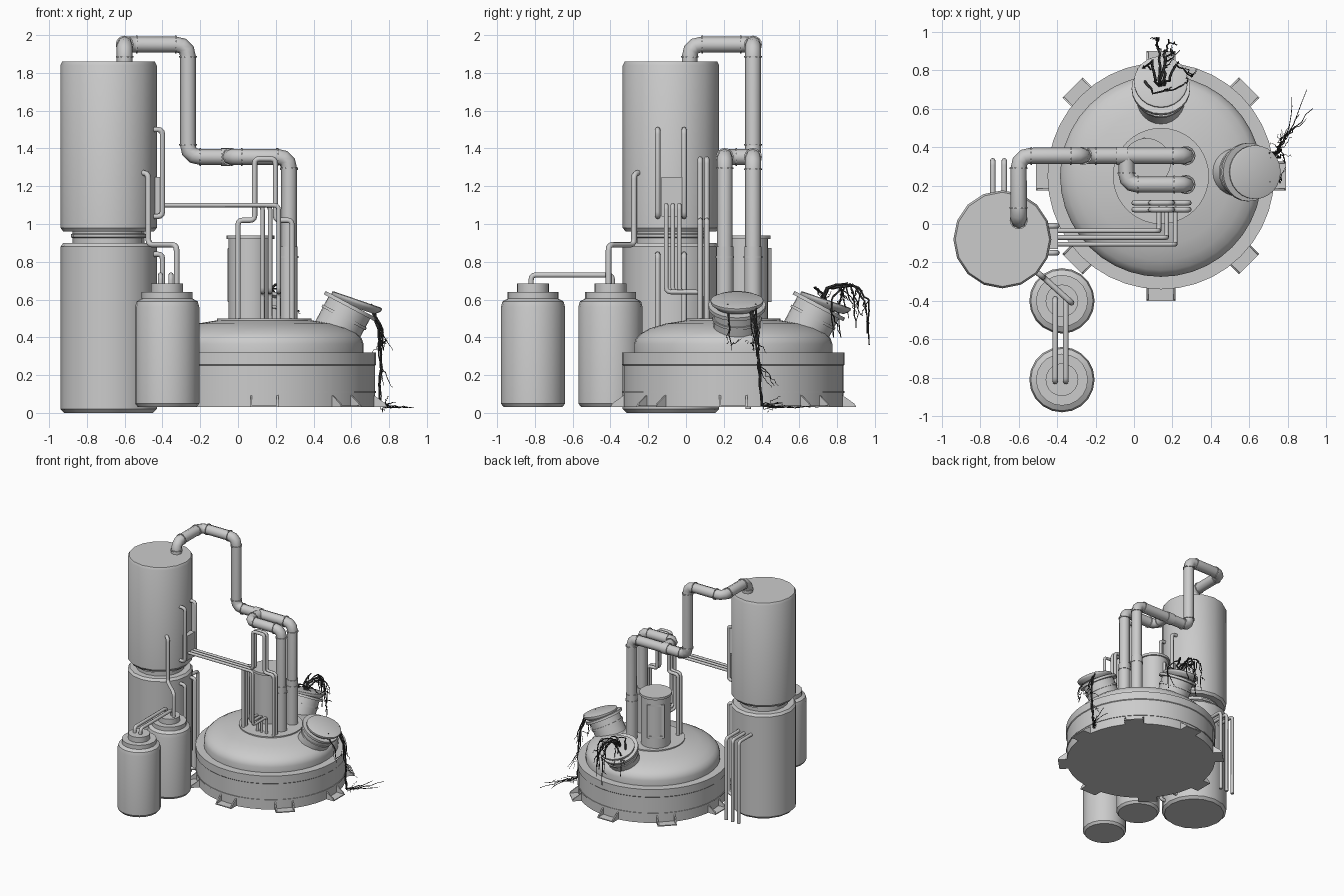
import bpy, bmesh, math, random
from mathutils import Vector, Matrix

random.seed(4)
cube = bpy.data.objects.get("Cube")
if cube:
    bpy.data.objects.remove(cube)


def material(name, value):
    m = bpy.data.materials.new(name)
    m.use_nodes = True
    color = (value, value, value, 1)
    m.diffuse_color = color
    m.node_tree.nodes["Principled BSDF"].inputs["Base Color"].default_value = color
    return m


STEEL = material("grey_steel", 0.6)
ROOT = material("dark_root", 0.04)


def finish(name, bm, matrix=Matrix(), smooth=True):
    bmesh.ops.recalc_face_normals(bm, faces=bm.faces)
    mesh = bpy.data.meshes.new(name)
    bm.to_mesh(mesh)
    bm.free()
    ob = bpy.data.objects.new(name, mesh)
    bpy.context.collection.objects.link(ob)
    ob.matrix_world = matrix
    mesh.materials.append(STEEL)
    if smooth:
        bpy.ops.object.select_all(action='DESELECT')
        ob.select_set(True)
        bpy.context.view_layer.objects.active = ob
        bpy.ops.object.shade_smooth_by_angle(angle=math.radians(35))
    return ob


def lathe(name, profile, matrix, sides=32):
    """Closed turned solid from (radius, height) points."""
    bm = bmesh.new()
    rings = []
    for r, z in profile:
        rings.append([bm.verts.new((r * math.cos(a), r * math.sin(a), z))
                      for a in (math.tau * i / sides for i in range(sides))])
    for low, high in zip(rings, rings[1:]):
        for i in range(sides):
            j = (i + 1) % sides
            bm.faces.new((low[i], low[j], high[j], high[i]))
    bm.faces.new(rings[0])
    bm.faces.new(rings[-1])
    return finish(name, bm, matrix)


def at(x, y, z=0):
    return Matrix.Translation((x, y, z))


def box(name, size, matrix):
    bm = bmesh.new()
    bmesh.ops.create_cube(bm, size=1, matrix=Matrix.Diagonal((*size, 1)))
    return finish(name, bm, matrix, False)


def tube(name, points, radius, mat=STEEL, radii=None, res=2):
    cu = bpy.data.curves.new(name, 'CURVE')
    cu.dimensions = '3D'
    cu.bevel_depth = radius
    cu.bevel_resolution = res
    cu.use_fill_caps = True
    sp = cu.splines.new('POLY')
    sp.points.add(len(points) - 1)
    for i, p in enumerate(points):
        sp.points[i].co = (*p, 1)
        sp.points[i].radius = radii[i] if radii else 1
    sp.use_smooth = True
    cu.materials.append(mat)
    ob = bpy.data.objects.new(name, cu)
    bpy.context.collection.objects.link(ob)
    return ob


def pipe(name, corners, radius, bend=0.03, collars=False):
    """Pipe with rounded elbows and optional collars at each elbow end."""
    pts = [Vector(c) for c in corners]
    path = [pts[0]]
    for a, b, c in zip(pts, pts[1:], pts[2:]):
        p = b + (a - b).normalized() * bend
        q = b + (c - b).normalized() * bend
        for t in (0, 0.33, 0.67, 1):
            path.append(p * (1 - t) ** 2 + b * 2 * t * (1 - t) + q * t * t)
        if collars:
            for s, d in ((p, a - b), (q, c - b)):
                turn = d.to_track_quat('Z', 'Y').to_matrix().to_4x4()
                ring = radius + 0.005
                lathe(name + "_collar", [(ring, -0.004), (ring, 0.004)],
                      Matrix.Translation(s) @ turn, 16)
    path.append(pts[-1])
    return tube(name, path, radius)


# Tall two-stage tower
lathe("tower", [(.235, 0), (.25, .015), (.255, .02), (.255, .88), (.24, .9), (.19, .9),
                (.19, .925), (.2, .93), (.2, .945), (.19, .95), (.19, .96), (.24, .96),
                (.255, .98), (.255, 1.84), (.245, 1.86)], at(-.685, -.08), 16)

# Pair of small storage tanks
for y in (-.4, -.81):
    lathe("small_tank", [(.155, .03), (.17, .05), (.17, .56), (.162, .59), (.135, .605),
                         (.135, .64), (.085, .64), (.085, .685)], at(-.375, y), 20)

# Round vessel with domed lid
VX, VY = .14, .25
lathe("vessel_base", [(.585, .03), (.585, .105), (.59, .105), (.59, .115), (.585, .115),
                      (.585, .25), (.59, .255), (.59, .32), (.5, .32)], at(VX, VY), 40)
lathe("vessel_dome", [(.525, .31), (.525, .365), (.515, .395), (.49, .42), (.44, .448),
                      (.36, .472), (.25, .49), (.25, .5)], at(VX, VY), 40)

# Bracket feet around the vessel
for k in range(8):
    spin = at(VX, VY) @ Matrix.Rotation(math.tau * k / 8, 4, 'Z')
    box("foot_plate", (.08, .15, .008), spin @ at(.61, 0, .034))
    for y in (-.07, .07):
        bm = bmesh.new()
        sides = [[bm.verts.new((x, y + w, z)) for x, z in ((.57, .03), (.65, .03), (.64, .05), (.57, .1))]
                 for w in (-.005, .005)]
        for s in sides:
            bm.faces.new(s)
        for i in range(4):
            j = (i + 1) % 4
            bm.faces.new((sides[0][i], sides[0][j], sides[1][j], sides[1][i]))
        finish("foot_gusset", bm, spin, False)

# Column with an access door
CX, CY = .065, .32
lathe("column", [(.115, .48), (.115, .92), (.127, .92), (.127, .94)], at(CX, CY), 24)
door = at(CX, CY, .73) @ Matrix.Rotation(math.radians(35), 4, 'Z')
for s in (-1, 1):
    box("door_post", (.015, .03, .28), door @ at(s * .06, .1))
    box("door_rail", (.13, .03, .015), door @ at(0, .1, s * .135))
box("door_panel", (.12, .01, .27), door @ at(0, .1))

# Tilted hatches on the dome
for turn in (0, 90):
    m = (at(VX, VY) @ Matrix.Rotation(math.radians(turn), 4, 'Z')
         @ at(.395, .02 if turn == 0 else 0, .455) @ Matrix.Rotation(math.radians(28), 4, 'Y'))
    lathe("hatch_body", [(.125, -.1), (.125, .05), (.132, .05), (.132, .065), (.125, .065),
                         (.125, .115), (.152, .115), (.152, .135), (.12, .135)], m, 24)
    lid = m @ at(.02, 0, .16) @ Matrix.Rotation(math.radians(-9), 4, 'Y')
    lathe("hatch_lid", [(.11, -.03), (.135, -.01), (.14, 0), (.14, .01), (.13, .014)], lid, 24)

# Main pipes from tower to vessel
pipe("main_pipe", [(-.6, .02, 1.84), (-.6, .02, 1.95), (-.6, .355, 1.95), (-.265, .355, 1.95),
                   (-.265, .355, 1.355), (.27, .355, 1.355), (.27, .355, .48)], .042, .065, True)
pipe("branch_pipe", [(-.04, .355, 1.355), (-.04, .205, 1.355), (.27, .205, 1.355),
                     (.27, .205, .48)], .042, .06, True)
for y in (.205, .355):
    lathe("pipe_sleeve", [(.046, .48), (.046, .82), (.05, .82), (.05, .83), (.046, .83),
                          (.046, .88)], at(.27, y), 16)
lathe("branch_joint", [(.047, -.03), (.047, .03)],
      at(-.06, .355, 1.355) @ Matrix.Rotation(math.pi / 2, 4, 'Y'), 16)

# Stepped loops in front of the column
for y in (.075, .11):
    half = [(.143, .5), (.143, 1.02), (.055, 1.02), (.055, 1.345)]
    path = [(.143 - x, y, z) for x, z in half] + [(.143 + x, y, z) for x, z in reversed(half)]
    pipe("stepped_loop", path, .014, .025)

# Three feed lines from tower to vessel
for x, y in ((.13, -.035), (.17, -.07), (.215, -.105)):
    pipe("feed_line", [(-.42, y, 1.1), (x, y, 1.1), (x, y, .64), (x, .08, .64), (x, .08, .49)], .012, .025)
box("tower_box", (.06, .11, .21), at(-.425, -.075, 1.145))

# Vertical lines on the tower side
for y in (-.15, -.01):
    for low, high in ((1.04, 1.5), (.06, .84)):
        pipe("tower_side_line", [(-.47, y, low), (-.4, y, low), (-.4, y, high), (-.47, y, high)], .014, .025)

# Drop lines behind the tower
for x in (-.735, -.675, -.615):
    pipe("drop_line", [(x, .1, .72), (x, .33, .72), (x, .33, .02)], .014, .025)

# Pipes linking the tanks and the tower
for x in (-.41, -.355):
    pipe("tank_link", [(x, -.82, .67), (x, -.82, .73), (x, -.39, .73), (x, -.39, .67)], .014, .025)
pipe("tank_riser", [(-.325, -.41, .67), (-.325, -.41, .89), (-.475, -.275, .89),
                    (-.475, -.275, 1.27), (-.52, -.24, 1.27)], .015, .03)


# Dry roots creeping from the hatches
def root(points, radius, twigs=2):
    path = []
    pts = [Vector(p) for p in points]
    for a, b in zip(pts, pts[1:]):
        for i in range(4):
            path.append(a.lerp(b, i / 4) + Vector([random.uniform(-.008, .008) for _ in range(3)]))
    path.append(pts[-1])
    n = len(path)
    tube("root", path, radius, ROOT, [1 - .7 * i / n for i in range(n)], 0)
    for k in range(twigs):
        s = path[random.randrange(n // 3, n - 1)]
        way = (pts[-1] - s) * .5 + Vector([random.uniform(-.06, .06) for _ in range(3)])
        end = s + way
        end.z = max(end.z, .03)
        root([s, s + way * .5, end], radius * .5, 0)


for x, y in ((.93, .6), (.9, .7), (.86, .57), (.82, .66)):
    root([(.7, .34, .57), (.745, .37, .46), (.755, .385, .25), (.75, .4, .04), (.8, .47, .032),
          (x, y, .03)], .006)
for dy in (0, .03, -.12):
    root([(.7, .34 + dy, .57), (.76, .35 + dy, .45), (.77, .36 + dy, .33)], .006)
for x, y, z in ((.12, .97, .36), (.18, .96, .42), (.3, .78, .4), (.05, .82, .4), (.2, .9, .45)):
    root([(.13, .7, .55), (.13 + (x - .13) * .3, .75, .66), ((x + .14) / 2, .6 + y * .3, .68),
          (x, y - .01, .6), (x, y, z)], .009, 3)
root([(.05, .75, .6), (.1, .68, .66), (.22, .7, .66), (.28, .75, .58)], .007)
